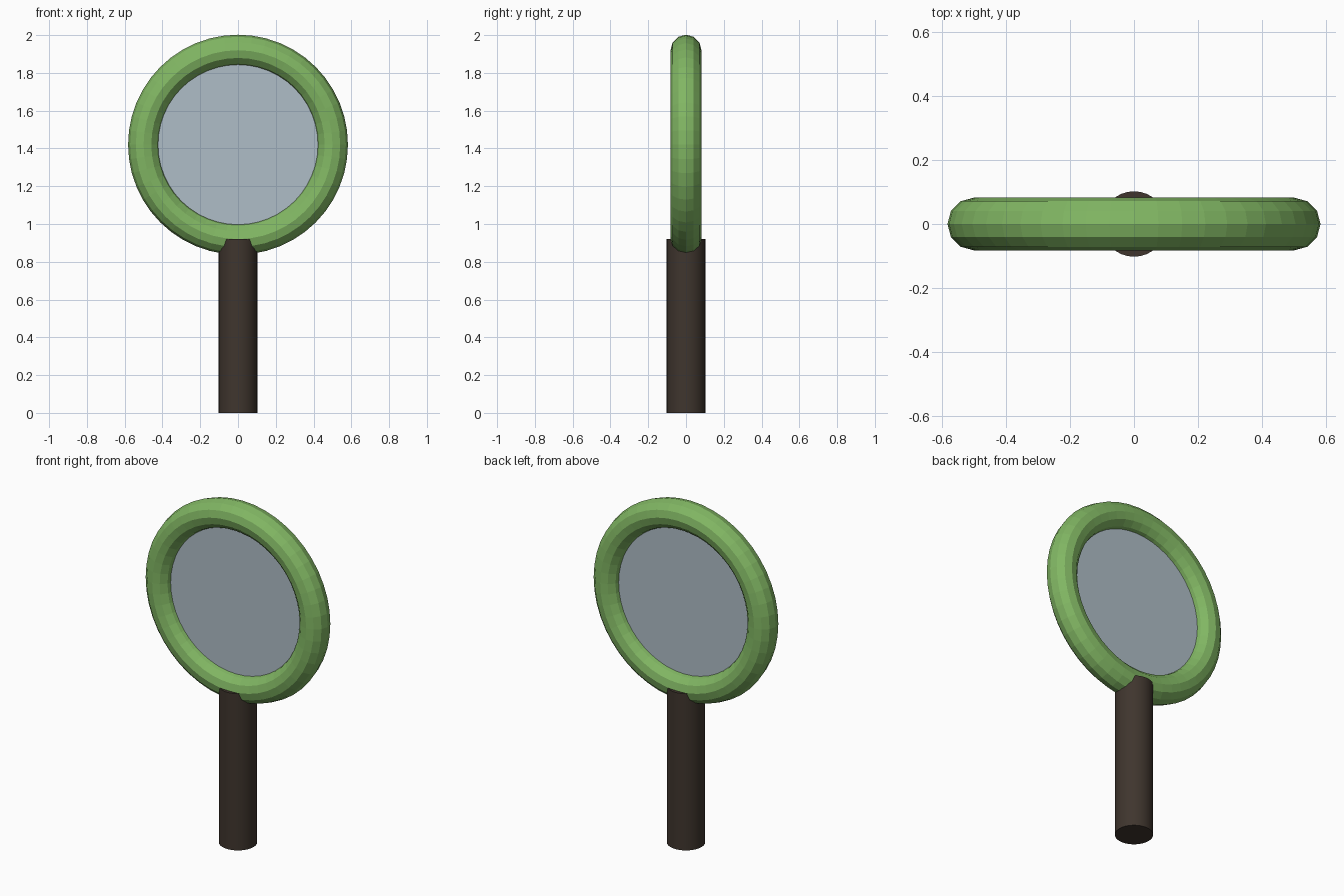
import bpy
from math import radians

cube = bpy.data.objects.get("Cube")
if cube:
    bpy.data.objects.remove(cube, do_unlink=True)

RING_Z = 1.42
RING_RADIUS = 0.5
TUBE_RADIUS = 0.082
UPRIGHT = (radians(90), 0, 0)


def material(name, colour):
    mat = bpy.data.materials.new(name)
    mat.use_nodes = True
    rgba = (*colour, 1)
    mat.diffuse_color = rgba
    mat.node_tree.nodes["Principled BSDF"].inputs["Base Color"].default_value = rgba
    return mat


def finish(name, mat):
    obj = bpy.context.object
    obj.name = name
    obj.data.name = name
    obj.data.materials.append(mat)
    return obj


green = material("leaf green", (0.22, 0.47, 0.125))
glass = material("pale blue grey", (0.43, 0.51, 0.57))
brown = material("dark brown", (0.05, 0.036, 0.027))

# Round frame, standing upright and facing the front
bpy.ops.mesh.primitive_torus_add(
    major_radius=RING_RADIUS, minor_radius=TUBE_RADIUS,
    major_segments=48, minor_segments=12,
    location=(0, 0, RING_Z), rotation=UPRIGHT)
finish("frame_ring", green)

# Flat lens, its rim seated inside the frame
bpy.ops.mesh.primitive_cylinder_add(
    vertices=48, radius=0.43, depth=0.04,
    location=(0, 0, RING_Z), rotation=UPRIGHT)
finish("lens", glass)

# Handle, reaching up to the middle of the frame's tube
handle_top = RING_Z - RING_RADIUS
bpy.ops.mesh.primitive_cylinder_add(
    vertices=32, radius=0.102, depth=handle_top,
    location=(0, 0, handle_top / 2))
finish("handle", brown)
bpy.ops.object.shade_smooth_by_angle(angle=radians(30))
